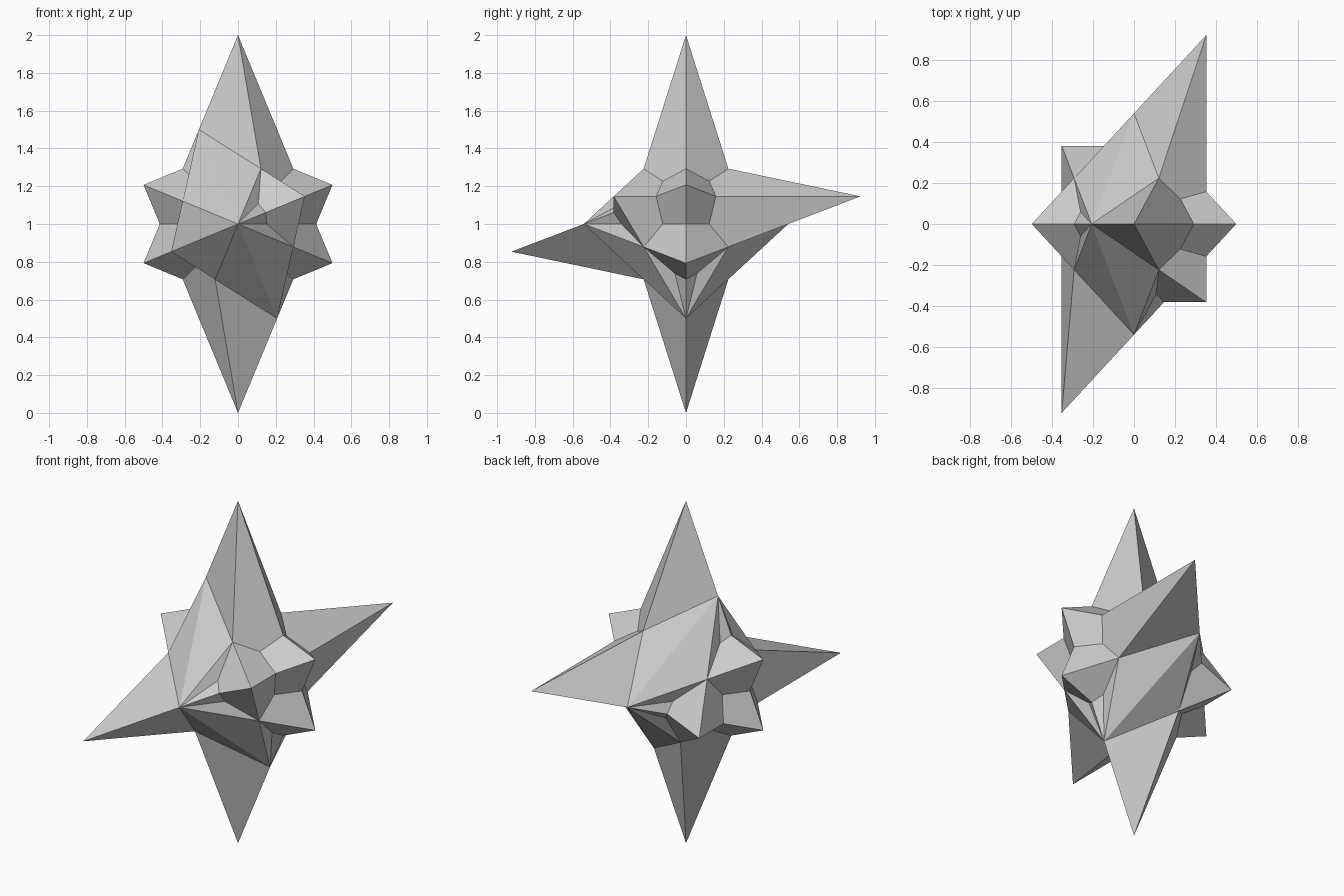
import bpy
import bmesh
from math import sin, cos, pi, sqrt
from mathutils import Matrix, Vector

cube = bpy.data.objects.get("Cube")
if cube:
    bpy.data.objects.remove(cube, do_unlink=True)

# Key distances, all derived from an eight-pointed star
S = sin(pi / 8)              # short spike tip offset
L = cos(pi / 8)              # long spike tip offset
A = S * sqrt(2)              # main axis tips
V = A - S                    # notch between neighbouring spikes
C = A / (1 + sqrt(2))        # inner corner
WX = A / (2 * sqrt(2) - 1)   # inner crease beside the x tip
W = (A - WX) / 2
UX = C / (3 - sqrt(2))       # narrow crease beside a short spike
UY = UX * (sqrt(2) - 1)
UZ = A - UX * sqrt(2)


def spike_faces(is_long):
    """Half of one spike in the xz plane, inside the positive octant."""
    corner, notch, crease, top = (C, C, C), (S, 0, V), (WX, W, W), (0, 0, A)
    if is_long:
        tip = (S, 0, L)
        return [(tip, notch, crease, corner), (tip, top, corner)]
    tip, far_notch, sliver = (S, 0, S), (V, 0, S), (UX, UY, UZ)
    return [(tip, notch, crease, corner), (tip, far_notch, sliver, corner),
            (top, far_notch, sliver), (top, sliver, corner)]


def swap_yz(face):
    return [(x, z, y) for x, y, z in face]


def octant_faces(sx, sy, sz):
    faces = [((A, 0, 0), (S, 0, V), (WX, W, W), (S, V, 0)),   # side tip
             ((0, A, 0), (0, 0, A), (C, C, C))]               # broad ridge
    faces += spike_faces(sx == sz)
    faces += [swap_yz(f) for f in spike_faces(sx == sy)]
    return [[Vector((x * sx, y * sy, z * sz)) for x, y, z in f] for f in faces]


# Star body, octant by octant
bm = bmesh.new()
for sx in (1, -1):
    for sy in (1, -1):
        for sz in (1, -1):
            for face in octant_faces(sx, sy, sz):
                bm.faces.new([bm.verts.new(p) for p in face])
bmesh.ops.remove_doubles(bm, verts=bm.verts, dist=0.0005)
bmesh.ops.recalc_face_normals(bm, faces=bm.faces)

# Tilt so the two long spikes stand upright, then rest on the ground
bm.transform(Matrix.Translation((0, 0, 1)) @ Matrix.Rotation(-pi / 8, 4, 'Y'))

mesh = bpy.data.meshes.new("star_body")
bm.to_mesh(mesh)
bm.free()

grey = bpy.data.materials.new("light_grey")
grey.use_nodes = True
colour = (0.6, 0.6, 0.6, 1)
grey.diffuse_color = colour
grey.node_tree.nodes["Principled BSDF"].inputs["Base Color"].default_value = colour
mesh.materials.append(grey)

star = bpy.data.objects.new("star_body", mesh)
bpy.context.scene.collection.objects.link(star)
